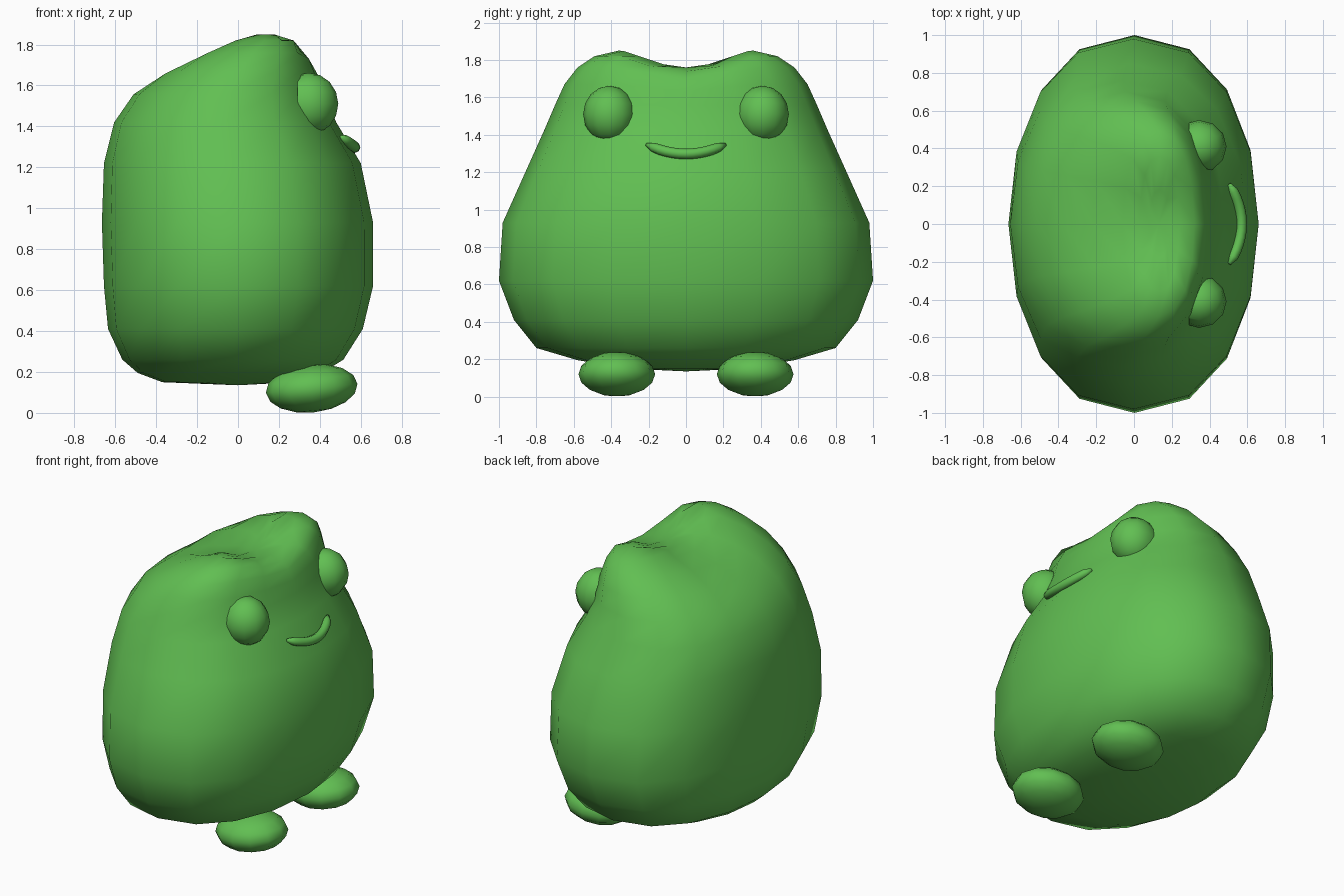
import bpy, bmesh, math
from mathutils import Matrix, Vector

cube = bpy.data.objects.get("Cube")
if cube:
    bpy.data.objects.remove(cube, do_unlink=True)

green = bpy.data.materials.new("frog_green")
green.use_nodes = True
color = (0.12, 0.52, 0.085, 1)
green.diffuse_color = color
green.node_tree.nodes["Principled BSDF"].inputs["Base Color"].default_value = color


def finish(name, bm):
    bmesh.ops.recalc_face_normals(bm, faces=bm.faces)
    for f in bm.faces:
        f.smooth = True
    mesh = bpy.data.meshes.new(name)
    bm.to_mesh(mesh)
    bm.free()
    mesh.materials.append(green)
    ob = bpy.data.objects.new(name, mesh)
    bpy.context.collection.objects.link(ob)
    return ob


def ellipsoid(name, center, radii, tilt=0, cut_x=None):
    bm = bmesh.new()
    bmesh.ops.create_uvsphere(bm, u_segments=12, v_segments=8, radius=1)
    m = (Matrix.Translation(center) @ Matrix.Rotation(tilt, 4, "Y")
         @ Matrix.Diagonal((*radii, 1)))
    bm.transform(m)
    if cut_x is not None:
        bmesh.ops.bisect_plane(bm, geom=bm.verts[:] + bm.edges[:] + bm.faces[:],
                               plane_co=(cut_x, 0, 0), plane_no=(-1, 0, 0),
                               clear_outer=True)
    return finish(name, bm)


# Body: stacked oval rings as (height, back x, front x, half width)
rings = [
    (0.15, -0.37, 0.28, 0.32), (0.195, -0.49, 0.41, 0.58),
    (0.26, -0.565, 0.515, 0.80), (0.41, -0.635, 0.61, 0.92),
    (0.62, -0.655, 0.66, 1.0), (0.93, -0.665, 0.66, 0.98),
    (1.22, -0.655, 0.60, 0.85), (1.42, -0.605, 0.48, 0.76),
    (1.56, -0.51, 0.425, 0.70), (1.67, -0.38, 0.40, 0.65),
    (1.76, -0.22, 0.365, 0.58), (1.82, -0.06, 0.32, 0.49),
    (1.85, 0.03, 0.24, 0.36), (1.85, 0.08, 0.19, 0.18),
]
SIDES = 16


def dipped(z, y):
    # Saddle between the two brow bumps, flat in the middle
    fade = min(1, max(0, (z - 1.55) / 0.3))
    t = min(1, max(0, abs(y) - 0.08) / 0.28)
    return z - 0.09 * fade * (0.5 + 0.5 * math.cos(math.pi * t))


bm = bmesh.new()
loops = []
for z, back, front, half in rings:
    loop = []
    for i in range(SIDES):
        a = math.tau * i / SIDES
        c, s = math.cos(a), math.sin(a)
        x = (back + front) / 2 + (front - back) / 2 * math.copysign(abs(c) ** 0.85, c)
        y = half * math.copysign(abs(s) ** 0.98, s)
        loop.append(bm.verts.new((x, y, dipped(z, y))))
    loops.append(loop)
for low, high in zip(loops, loops[1:]):
    for i in range(SIDES):
        j = (i + 1) % SIDES
        bm.faces.new((low[i], low[j], high[j], high[i]))
for loop, pole in ((loops[0], (0, 0, 0.135)), (loops[-1], (0.13, 0, 1.76))):
    tip = bm.verts.new(pole)
    for i in range(SIDES):
        bm.faces.new((loop[i], loop[(i + 1) % SIDES], tip))
finish("body", bm)

# Eyes and feet, mirrored across the body
for side, label in ((-1, "right"), (1, "left")):
    ellipsoid(label + "_eye", (0.345, side * 0.41, 1.51), (0.145, 0.14, 0.152), cut_x=0.29)
    ellipsoid(label + "_foot", (0.36, side * 0.37, 0.12), (0.225, 0.205, 0.118), tilt=-0.1)

# Mouth: curved tube with rounded, tapering ends
bm = bmesh.new()
STEPS, ROUND = 12, 8
tube = []
for k in range(STEPS + 1):
    t = 2 * k / STEPS - 1
    center = Vector((0.57 - 0.065 * t * t, 0.21 * t, 1.298 + 0.05 * t * t))
    tangent = Vector((-0.13 * t, 0.21, 0.1 * t)).normalized()
    u = tangent.cross(Vector((0, 0, 1))).normalized()
    v = u.cross(tangent)
    r = 0.028 * math.sqrt(max(0.12, 1 - abs(t) ** 10))
    tube.append([bm.verts.new(center + r * (u * math.cos(math.tau * i / ROUND)
                                           + v * math.sin(math.tau * i / ROUND)))
                 for i in range(ROUND)])
for a, b in zip(tube, tube[1:]):
    for i in range(ROUND):
        j = (i + 1) % ROUND
        bm.faces.new((a[i], a[j], b[j], b[i]))
bm.faces.new(tube[0])
bm.faces.new(tube[-1])
finish("mouth", bm)
